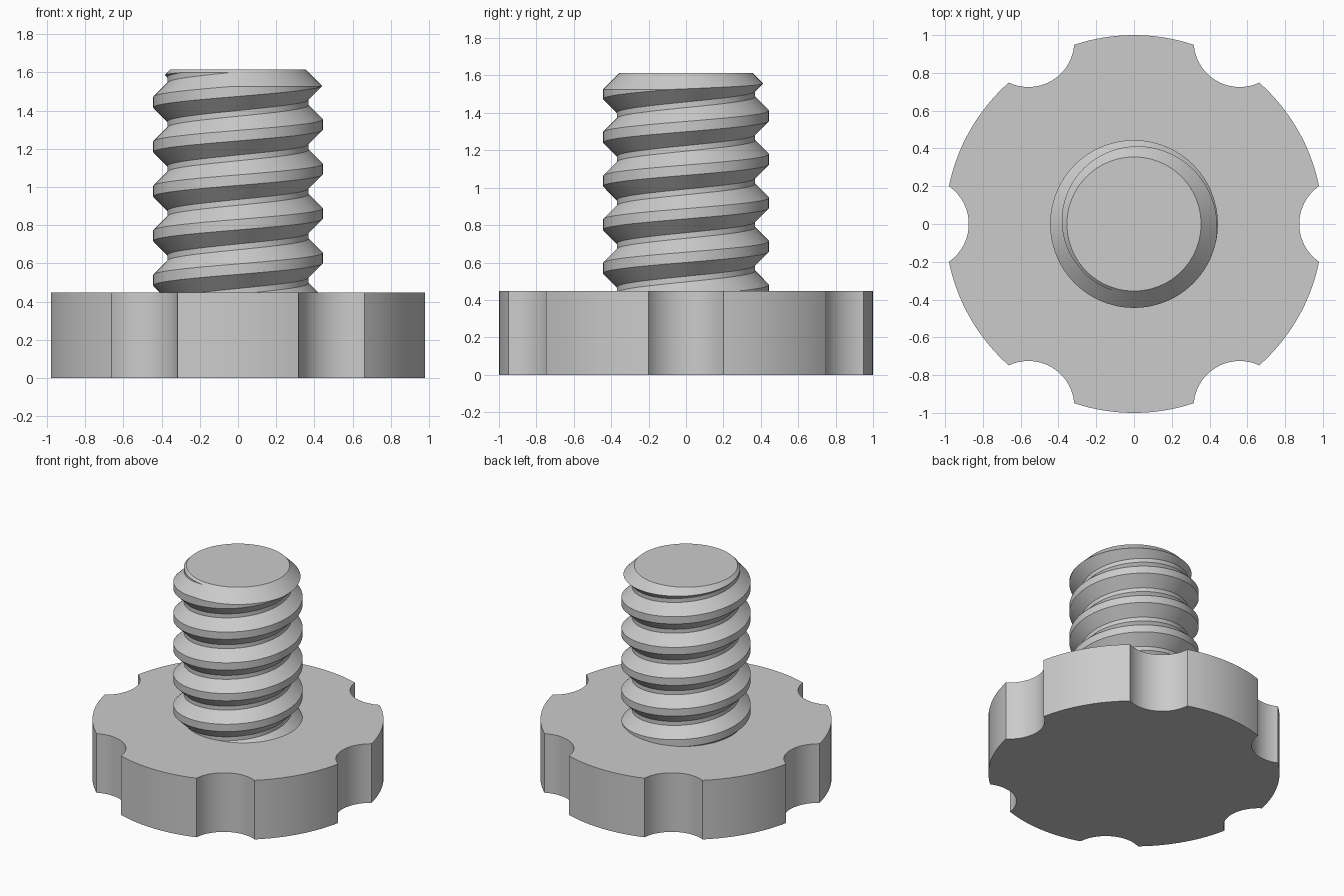
import bpy, bmesh
from math import sin, cos, pi, radians, hypot, atan2
from mathutils import Matrix, Vector

cube = bpy.data.objects.get("Cube")
if cube:
    bpy.data.objects.remove(cube, do_unlink=True)

HEAD_TOP, SHAFT_TOP = 0.448, 1.614
CREST_R, ROOT_R, TIP_R = 0.444, 0.37, 0.355
PITCH, SEGMENTS, TURNS = 0.233, 96, 9

grey = bpy.data.materials.new("plain_grey")
grey.use_nodes = True
grey.diffuse_color = (0.6, 0.6, 0.6, 1)
grey.node_tree.nodes["Principled BSDF"].inputs["Base Color"].default_value = (0.6, 0.6, 0.6, 1)


def make_object(name, bm):
    bmesh.ops.recalc_face_normals(bm, faces=bm.faces)
    mesh = bpy.data.meshes.new(name)
    bm.to_mesh(mesh)
    bm.free()
    mesh.materials.append(grey)
    obj = bpy.data.objects.new(name, mesh)
    bpy.context.collection.objects.link(obj)
    return obj


def activate(obj):
    bpy.ops.object.select_all(action='DESELECT')
    obj.select_set(True)
    bpy.context.view_layer.objects.active = obj


def smooth(obj):
    activate(obj)
    bpy.ops.object.shade_smooth_by_angle(angle=radians(25))


# Head: a disc with six round finger notches
def head_outline():
    corner, centre = radians(11.54), 1.118
    notch_r = hypot(centre - cos(corner), sin(corner))
    sweep = atan2(sin(corner), centre - cos(corner))
    points = []
    for k in range(6):
        turn = Matrix.Rotation(k * pi / 3, 3, 'Z')
        for i in range(21):
            t = sweep * (i / 10 - 1)
            points.append(turn @ Vector((centre - notch_r * cos(t), notch_r * sin(t), 0)))
        for i in range(1, 16):
            a = corner + (pi / 3 - 2 * corner) * i / 16
            points.append(turn @ Vector((cos(a), sin(a), 0)))
    return points


bm = bmesh.new()
base = bm.faces.new([bm.verts.new(p) for p in head_outline()])
top = bmesh.ops.extrude_face_region(bm, geom=[base])["geom"]
bmesh.ops.translate(bm, vec=(0, 0, HEAD_TOP),
                    verts=[v for v in top if isinstance(v, bmesh.types.BMVert)])
smooth(make_object("notched_head", bm))

# Threaded shaft: one helical profile, closed at both ends beyond the trim
flank = CREST_R - ROOT_R
crest = 0.055
profile = [(CREST_R, 0), (CREST_R, crest), (ROOT_R, crest + flank),
           (ROOT_R, PITCH - flank)]
start_z = 1.56 - crest / 2 - 7 * PITCH
steps = SEGMENTS * TURNS

bm = bmesh.new()
rows = []
for s in range(steps + 1):
    a = 2 * pi * (s % SEGMENTS) / SEGMENTS
    z = start_z + PITCH * s / SEGMENTS
    rows.append([bm.verts.new((r * cos(a), r * sin(a), z + h)) for r, h in profile])
for s in range(steps):
    for j in range(3):
        bm.faces.new((rows[s][j], rows[s + 1][j], rows[s + 1][j + 1], rows[s][j + 1]))
    if s + SEGMENTS < steps:
        above, after = rows[s + SEGMENTS][0], rows[s + SEGMENTS + 1][0]
        bm.faces.new((rows[s][3], rows[s + 1][3], after, above))
end_z = start_z + PITCH * TURNS
low = bm.verts.new((0, 0, start_z + PITCH / 2))
high = bm.verts.new((0, 0, end_z - PITCH / 2))
for e in [e for e in bm.edges if e.is_boundary]:
    near_low = e.verts[0].co.z < (start_z + end_z) / 2
    bm.faces.new((e.verts[0], e.verts[1], low if near_low else high))
shaft = make_object("threaded_shaft", bm)

# Blank that trims the thread flat at the foot and bevels its tip
bm = bmesh.new()
outer = 0.5
outline = [(0, HEAD_TOP - 0.03), (outer, HEAD_TOP - 0.03),
           (outer, SHAFT_TOP - (outer - TIP_R)), (TIP_R, SHAFT_TOP), (0, SHAFT_TOP)]
verts = [bm.verts.new((r, 0, z)) for r, z in outline]
edges = [bm.edges.new(pair) for pair in zip(verts, verts[1:])]
bmesh.ops.spin(bm, geom=verts + edges, cent=(0, 0, 0), axis=(0, 0, 1),
               angle=2 * pi, steps=SEGMENTS, use_merge=True)
bmesh.ops.remove_doubles(bm, verts=bm.verts, dist=0.0001)
blank = make_object("shaft_trim", bm)
blank.hide_render = True

activate(shaft)
trim = shaft.modifiers.new("trim", 'BOOLEAN')
trim.operation = 'INTERSECT'
trim.solver = 'EXACT'
trim.object = blank
bpy.ops.object.modifier_apply(modifier=trim.name)
bpy.data.objects.remove(blank, do_unlink=True)
smooth(shaft)
